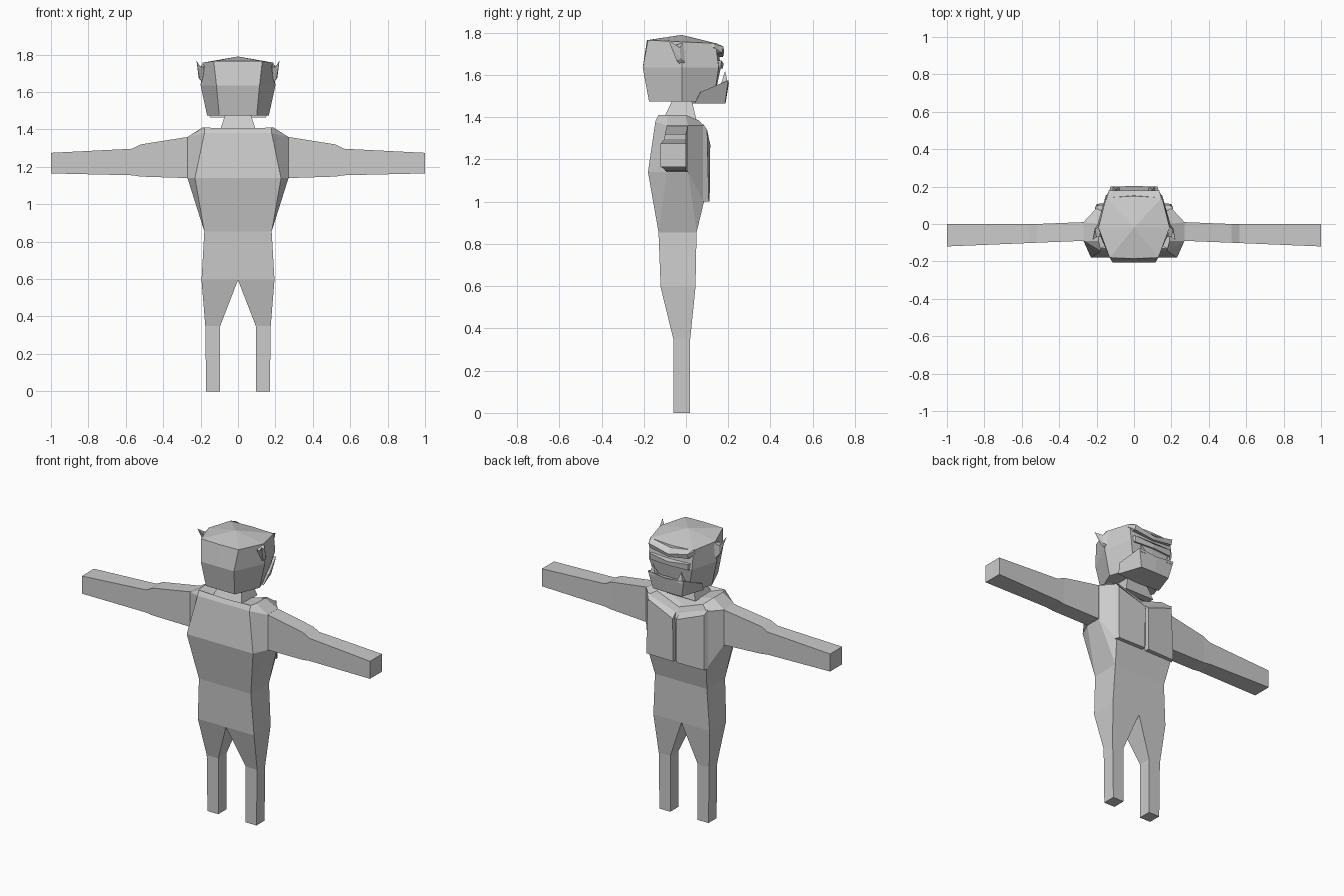
import bpy, bmesh

if "Cube" in bpy.data.objects:
    bpy.data.objects.remove(bpy.data.objects["Cube"])

grey = bpy.data.materials.new("plain grey")
grey.use_nodes = True
COLOUR = (0.6, 0.6, 0.6, 1)
grey.diffuse_color = COLOUR
grey.node_tree.nodes["Principled BSDF"].inputs["Base Color"].default_value = COLOUR


def loft(name, rings, bottom=True, top=True):
    """Skin a stack of equal-length rings into one flat-shaded mesh."""
    bm = bmesh.new()
    rows = [[bm.verts.new(p) for p in ring] for ring in rings]
    n = len(rows[0])
    for a, b in zip(rows, rows[1:]):
        for i in range(n):
            j = (i + 1) % n
            bm.faces.new((a[i], a[j], b[j], b[i]))
    if bottom:
        bm.faces.new(rows[0])
    if top:
        bm.faces.new(rows[-1])
    bmesh.ops.remove_doubles(bm, verts=bm.verts, dist=0.0005)
    bmesh.ops.recalc_face_normals(bm, faces=bm.faces)
    me = bpy.data.meshes.new(name)
    bm.to_mesh(me)
    bm.free()
    me.materials.append(grey)
    ob = bpy.data.objects.new(name, me)
    bpy.context.collection.objects.link(ob)


def sym(z, half):
    """Ring from its +x half; a third value overrides the height."""
    pts = [(p[0], p[1], p[2] if len(p) > 2 else z) for p in half]
    return pts + [(-x, y, h) for x, y, h in reversed(pts) if x > 0]


def pair(name, rings, **kw):
    """Left part and its mirrored right twin."""
    for side, s in (("left", 1), ("right", -1)):
        loft(f"{side}_{name}", [[(s * x, y, z) for x, y, z in r] for r in rings], **kw)


def box_ring_z(z, x0, x1, y0, y1):
    return [(x0, y0, z), (x1, y0, z), (x1, y1, z), (x0, y1, z)]


def box_ring_x(x, y0, y1, z0, z1):
    return [(x, y0, z0), (x, y1, z0), (x, y1, z1), (x, y0, z1)]


# Torso from hips to collar
loft("torso", [
    sym(0.595, [(0, -.12), (.195, -.12), (.195, -.12), (.195, .045), (.195, .045), (0, .045)]),
    sym(0.855, [(0, -.13), (.18, -.13), (.18, -.13), (.18, .05), (.18, .05), (0, .05)]),
    sym(1.14, [(0, -.18), (.23, -.18), (.27, -.09), (.27, .01), (.2, .085, 1.0), (0, .085, 1.0)]),
    sym(1.36, [(0, -.145, 1.38), (.18, -.145, 1.38), (.27, -.09), (.27, .01),
               (.2, .085), (0, .09, 1.27)]),
    sym(1.41, [(0, -.13, 1.405), (.18, -.13), (.19, -.09), (.19, 0), (.16, .06, 1.385),
               (0, .07, 1.33)]),
    sym(1.39, [(0, -.1, 1.375), (.1, -.1), (.1, -.06), (.1, 0), (.08, .03, 1.37), (0, .04, 1.34)]),
], bottom=False)

# Legs, splitting from the hips
pair("leg", [
    box_ring_z(0, .095, .17, -.06, .02),
    box_ring_z(.35, .095, .175, -.06, .02),
    box_ring_z(.595, 0, .195, -.12, .045),
], top=False)

# Arms held straight out
pair("arm", [
    box_ring_x(.268, -.09, .01, 1.14, 1.36),
    box_ring_x(.52, -.1, 0, 1.148, 1.32),
    box_ring_x(.565, -.102, 0, 1.155, 1.297),
    box_ring_x(1.0, -.12, 0, 1.165, 1.275),
], bottom=False)

# Raised chest panels with a narrow gap and sloping neckline
pair("chest_panel", [
    [(.012, .08, 1.0), (.21, .08, 1.0), (.21, .08, 1.37), (.012, .08, 1.3)],
    [(.012, .112, 1.0), (.2, .108, 1.0), (.195, .1, 1.34), (.012, .115, 1.27)],
])

# Neck
loft("neck", [
    sym(1.385, [(.1, -.11), (.1, .05)]),
    sym(1.49, [(.065, -.06), (.065, .025)]),
])

# Head, closing to a low peak
loft("head", [
    sym(1.475, [(0, -.175), (.1, -.175), (.165, -.02), (.11, .13), (0, .13)]),
    sym(1.635, [(0, -.205), (.115, -.205), (.2, -.02), (.15, .155), (0, .165)]),
    sym(1.765, [(0, -.185), (.13, -.18), (.19, -.02, 1.757), (.15, .14, 1.75), (0, .15, 1.748)]),
    [(0, -.02, 1.79)] * 8,
], top=False)

# Jutting jaw
loft("jaw", [
    sym(1.465, [(0, .03), (.15, .04), (.1, .185), (0, .187)]),
    sym(1.575, [(0, .03, 1.52), (.165, .07, 1.52), (.125, .2), (0, .203, 1.56)]),
])

# Tusks rising from the jaw
pair("tusk", [
    box_ring_z(1.555, .075, .115, .165, .2),
    [(.098, .185, 1.62)] * 4,
], top=False)

# Slanted brows, low in the middle
pair("brow", [
    [(0, .12, 1.69), (0, .175, 1.685), (0, .18, 1.705), (0, .14, 1.745)],
    [(.135, .12, 1.705), (.135, .17, 1.705), (.135, .178, 1.735), (.145, .14, 1.752)],
    [(.155, .1, 1.73), (.155, .135, 1.73), (.155, .135, 1.745), (.15, .13, 1.752)],
])

# Cheek ridge below the eye slits
loft("cheek_ridge", [
    sym(1.63, [(.15, .12), (.13, .165), (0, .175)]),
    sym(1.668, [(.15, .12), (.13, .168), (0, .178, 1.655)]),
])

# Pointed ears sweeping outwards
pair("ear", [
    [(.185, -.01, 1.755), (.18, -.07, 1.735), (.19, -.03, 1.65), (.198, -.005, 1.66)],
    [(.208, -.03, 1.73), (.2, -.07, 1.735), (.205, -.045, 1.67), (.21, -.025, 1.675)],
    [(.222, -.085, 1.768)] * 4,
], top=False)
